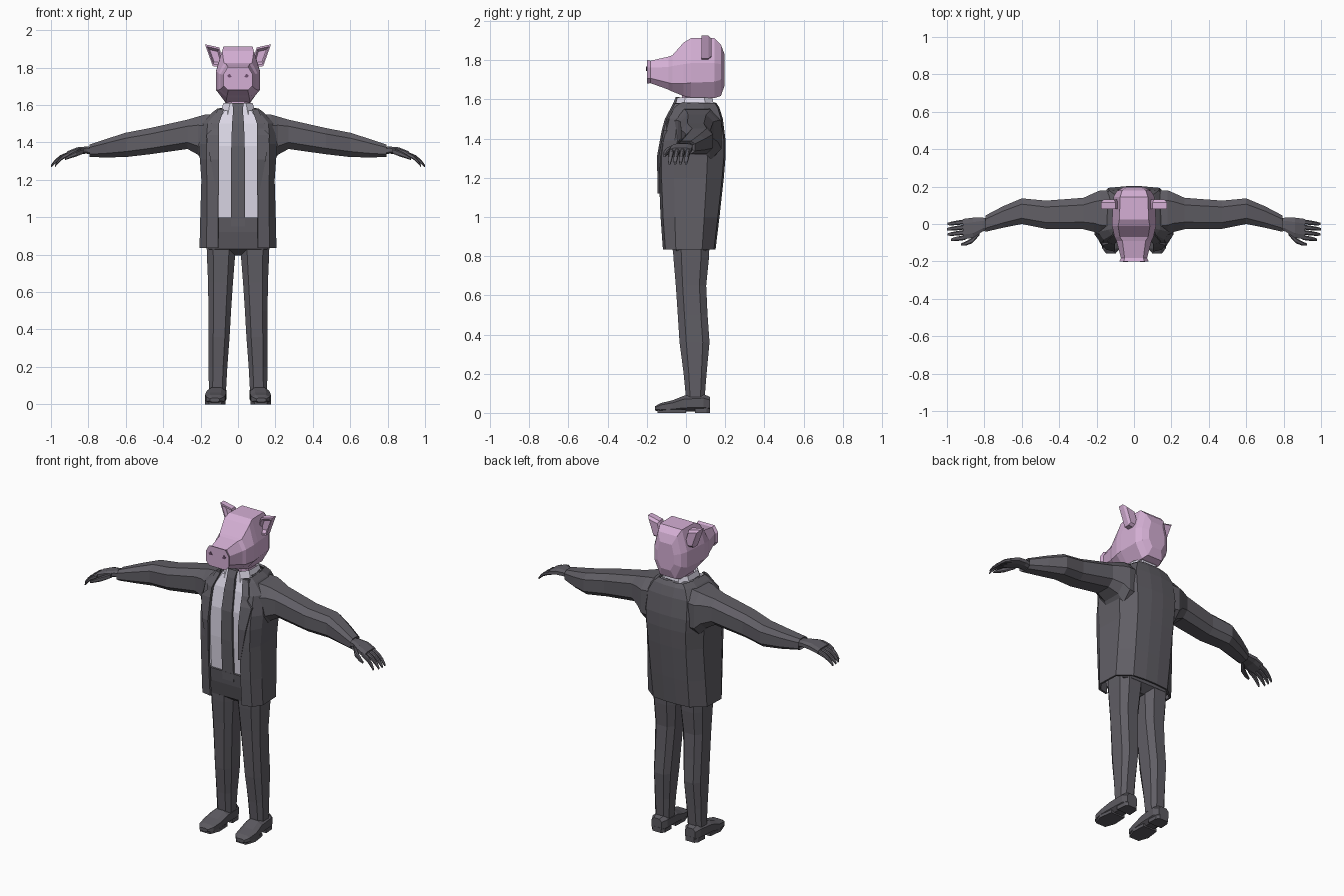
import bpy, bmesh, math
from mathutils import Vector


def mat(name, rgb):
    m = bpy.data.materials.new(name)
    m.diffuse_color = (*rgb, 1)
    return m


SUIT = mat("charcoal cloth", (0.118, 0.112, 0.130))
SHOE = mat("shoe grey", (0.105, 0.100, 0.115))
SHIRT = mat("pale shirt", (0.72, 0.69, 0.80))
PINK = mat("pink skin", (0.66, 0.43, 0.66))
DARK = mat("nostril mauve", (0.16, 0.08, 0.16))


def finish(name, bm, material, mirror=False, fix=True):
    if fix:
        bmesh.ops.recalc_face_normals(bm, faces=bm.faces)
    me = bpy.data.meshes.new(name)
    bm.to_mesh(me)
    bm.free()
    me.materials.append(material)
    ob = bpy.data.objects.new(name, me)
    bpy.context.collection.objects.link(ob)
    if mirror:
        ob.modifiers.new("Mirror", 'MIRROR').use_mirror_merge = False
    return ob


def loft(name, rings, material, mirror=False, closed=True, cap=True):
    """Skin a list of equal-length point rings."""
    bm = bmesh.new()
    vs = [[bm.verts.new(p) for p in r] for r in rings]
    n = len(rings[0])
    for a, b in zip(vs, vs[1:]):
        for i in range(n if closed else n - 1):
            j = (i + 1) % n
            bm.faces.new((a[i], a[j], b[j], b[i]))
    if closed and cap:
        bm.faces.new(vs[0])
        bm.faces.new(vs[-1])
    return finish(name, bm, material, mirror)


def plate(name, pts, shift, material, mirror=False):
    """Extrude a flat outline along a vector."""
    s = Vector(shift)
    return loft(name, [pts, [Vector(p) + s for p in pts]], material, mirror)


def octagon(u0, u1, v0, v1, k=0.55):
    """Chamfered rectangle as eight (u, v) pairs."""
    u, v, w, h = (u0 + u1) / 2, (v0 + v1) / 2, (u1 - u0) / 2, (v1 - v0) / 2
    q = [(1, -k), (1, k), (k, 1), (-k, 1), (-1, k), (-1, -k), (-k, -1), (k, -1)]
    return [(u + a * w, v + b * h) for a, b in q]


def along_x(x, *box):
    return [(x, u, v) for u, v in octagon(*box)]


def along_y(y, *box):
    return [(u, y, v) for u, v in octagon(*box)]


def along_z(z, *box, k=0.55):
    return [(u, v, z) for u, v in octagon(*box, k=k)]


# Head with snout: y, four heights (bottom to top), three half widths
HEAD = [
    (-0.200, 1.680, 1.705, 1.765, 1.803, 0.055, 0.078, 0.055),
    (-0.182, 1.683, 1.708, 1.762, 1.797, 0.052, 0.070, 0.050),
    (-0.090, 1.650, 1.685, 1.765, 1.818, 0.058, 0.094, 0.062),
    (-0.070, 1.640, 1.680, 1.770, 1.825, 0.060, 0.104, 0.075),
    (-0.012, 1.617, 1.680, 1.780, 1.890, 0.064, 0.117, 0.085),
    (0.025, 1.610, 1.685, 1.785, 1.912, 0.064, 0.117, 0.078),
    (0.145, 1.606, 1.690, 1.785, 1.912, 0.062, 0.110, 0.074),
    (0.178, 1.618, 1.700, 1.780, 1.880, 0.050, 0.090, 0.064),
    (0.197, 1.670, 1.715, 1.770, 1.830, 0.032, 0.055, 0.040),
]
loft("head", [[(wb, y, a), (w, y, b), (w, y, c), (wt, y, d),
               (-wt, y, d), (-w, y, c), (-w, y, b), (-wb, y, a)]
              for y, a, b, c, d, wb, w, wt in HEAD], PINK)
plate("nostril", [(0.033, -0.2, 1.750), (0.050, -0.2, 1.746), (0.058, -0.2, 1.758),
                  (0.045, -0.2, 1.768)], (0, -0.004, 0), DARK, True)

# Ears, hollowed on the front
EAR = [(0.068, 1.800), (0.135, 1.808), (0.177, 1.925), (0.100, 1.908)]
cx = sum(p[0] for p in EAR) / 4
cz = sum(p[1] for p in EAR) / 4


def ear_ring(y, s):
    return [(cx + (x - cx) * s, y, cz + (z - cz) * s) for x, z in EAR]


loft("ear", [ear_ring(0.130, 0.75), ear_ring(0.115, 1), ear_ring(0.080, 1),
             ear_ring(0.080, 0.8), ear_ring(0.098, 0.55)], PINK, True)

# Neck and shirt
loft("neck", [along_z(1.54, -0.065, 0.065, -0.02, 0.12),
              along_z(1.64, -0.06, 0.06, -0.02, 0.12)], PINK)
loft("shirt", [along_z(z, -w, w, a, b, k=0.85) for z, w, a, b in (
    (0.96, 0.14, -0.085, 0.10), (1.20, 0.14, -0.098, 0.14), (1.38, 0.14, -0.098, 0.15),
    (1.50, 0.13, -0.075, 0.14), (1.57, 0.085, -0.048, 0.13))], SHIRT)
loft("shirt_collar", [along_z(1.55, -0.098, 0.098, -0.058, 0.145),
                      along_z(1.61, -0.078, 0.078, -0.045, 0.135),
                      along_z(1.59, -0.070, 0.070, -0.035, 0.125)], SHIRT)

# Tie following the chest
TIE = [(1.612, 0.030, -0.052), (1.57, 0.026, -0.070), (1.50, 0.032, -0.088),
       (1.38, 0.036, -0.110), (1.20, 0.038, -0.110), (0.95, 0.038, -0.097)]
loft("tie", [[(-w, y, z), (w, y, z), (w, y + 0.02, z), (-w, y + 0.02, z)]
             for z, w, y in TIE], SUIT)

# Open jacket: z, inner edge, front y, fold x, side x, rear x, back y
JACKET = [
    (0.835, 0.106, -0.112, 0.165, 0.200, 0.120, 0.145),
    (1.000, 0.106, -0.124, 0.163, 0.196, 0.122, 0.165),
    (1.200, 0.106, -0.132, 0.163, 0.190, 0.125, 0.187),
    (1.310, 0.106, -0.132, 0.165, 0.198, 0.130, 0.196),
    (1.390, 0.106, -0.122, 0.165, 0.205, 0.135, 0.196),
    (1.500, 0.104, -0.092, 0.160, 0.185, 0.130, 0.182),
    (1.555, 0.092, -0.066, 0.115, 0.135, 0.105, 0.165),
    (1.578, 0.080, -0.050, 0.092, 0.105, 0.080, 0.150),
]


def jacket_ring(z, xi, yf, xm, xs, xb, yb):
    half = [(xi, yf, z), (xm, yf + 0.012, z), (xs, yf * 0.45, z),
            (xs - 0.005, yb * 0.55, z), (xb, yb - 0.008, z), (0.04, yb, z)]
    return half + [(-x, y, h) for x, y, h in reversed(half)]


jacket = loft("jacket", [jacket_ring(*r) for r in JACKET], SUIT, closed=False)
sol = jacket.modifiers.new("Thickness", 'SOLIDIFY')
sol.thickness, sol.offset = 0.012, 0


def front_y(z):
    for a, b in zip(JACKET, JACKET[1:]):
        if z <= b[0]:
            return a[2] + (b[2] - a[2]) * (z - a[0]) / (b[0] - a[0])
    return JACKET[-1][2]


# Lapels: z, outer edge
LAPEL = [(1.578, 0.108), (1.50, 0.142), (1.475, 0.135), (1.44, 0.170), (1.31, 0.148), (1.12, 0.112)]
loft("lapel", [[(xi, front_y(z) - 0.016, z), (xo, front_y(z) - 0.006, z),
                (xo, front_y(z) + 0.016, z), (xi, front_y(z) + 0.004, z)]
               for z, xo in LAPEL for xi in [0.102 if z < 1.55 else 0.076]], SUIT, True)

# Jacket collar around the back of the neck
arc = [math.radians(-15 + 210 * i / 8) for i in range(9)]
collar = loft("jacket_collar", [[(r * math.cos(a), 0.035 + s * math.sin(a), z) for a in arc]
                                for r, s, z in ((0.125, 0.128, 1.55), (0.100, 0.115, 1.585))],
              SUIT, closed=False)
collar.modifiers.new("Thickness", 'SOLIDIFY').thickness = 0.012

# Sleeves: x, y range, z range
SLEEVE = [(0.10, -0.070, 0.175, 1.28, 1.555), (0.18, -0.060, 0.180, 1.29, 1.548),
          (0.215, -0.042, 0.165, 1.335, 1.538), (0.27, -0.028, 0.140, 1.365, 1.522),
          (0.47, -0.026, 0.125, 1.337, 1.477), (0.60, 0.000, 0.137, 1.322, 1.452),
          (0.70, -0.020, 0.095, 1.320, 1.420), (0.795, -0.042, 0.045, 1.322, 1.388),
          (0.785, -0.030, 0.034, 1.332, 1.378)]
loft("sleeve", [along_x(*r) for r in SLEEVE], SUIT, True)

# Hands
loft("palm", [along_x(*r) for r in (
    (0.77, -0.028, 0.030, 1.335, 1.375), (0.81, -0.040, 0.034, 1.340, 1.378),
    (0.86, -0.074, 0.034, 1.337, 1.374), (0.915, -0.082, 0.027, 1.322, 1.352))], SUIT, True)


def digit(name, pts):
    loft(name, [along_x(x, y - r, y + r, z - r, z + r) for x, y, z, r in pts], SUIT, True)


for i, reach in enumerate((0.098, 0.100, 0.096, 0.078)):
    y = 0.012 - 0.028 * i
    digit("finger", [(0.90 + reach * t, y - 0.012 * t, z, r) for t, z, r in (
        (0, 1.340, 0.013), (0.5, 1.320, 0.012), (0.8, 1.297, 0.010), (1, 1.274, 0.006))])
digit("thumb", [(0.825, -0.045, 1.355, 0.014), (0.865, -0.088, 1.340, 0.015),
                (0.900, -0.105, 1.325, 0.011), (0.925, -0.110, 1.312, 0.006)])

# Trousers
loft("trouser_waist", [along_z(z, -w, w, a, b, k=0.8) for z, w, a, b in (
    (0.795, 0.06, -0.02, 0.07), (0.83, 0.158, -0.068, 0.120),
    (0.92, 0.160, -0.090, 0.130), (1.00, 0.155, -0.100, 0.130))], SUIT)
LEG = [(0.86, 0.012, 0.168, -0.068, 0.120), (0.79, 0.016, 0.166, -0.064, 0.117),
       (0.65, 0.027, 0.160, -0.052, 0.103), (0.50, 0.037, 0.158, -0.042, 0.110),
       (0.36, 0.045, 0.158, -0.033, 0.120), (0.20, 0.057, 0.157, -0.012, 0.105),
       (0.075, 0.064, 0.156, 0.000, 0.095)]
loft("trouser_leg", [along_z(*r) for r in LEG], SUIT, True)

# Shoes with soles and heels
SHOES = [(-0.157, 0.098, 0.150, 0.012, 0.034), (-0.130, 0.074, 0.170, 0.006, 0.050),
         (-0.070, 0.066, 0.176, 0.006, 0.064), (-0.010, 0.064, 0.168, 0.008, 0.088),
         (0.090, 0.062, 0.162, 0.008, 0.095), (0.122, 0.080, 0.148, 0.008, 0.082)]
loft("shoe", [along_y(*r) for r in SHOES], SHOE, True)
plate("shoe_sole", [(0.088, -0.145, 0), (0.155, -0.145, 0), (0.176, -0.085, 0),
                    (0.165, 0.0, 0), (0.070, 0.0, 0), (0.066, -0.085, 0)], (0, 0, 0.018), SHOE, True)
plate("shoe_heel", [(0.068, 0.045, 0), (0.160, 0.045, 0), (0.156, 0.105, 0),
                    (0.142, 0.123, 0), (0.084, 0.123, 0), (0.070, 0.105, 0)], (0, 0, 0.03), SHOE, True)
